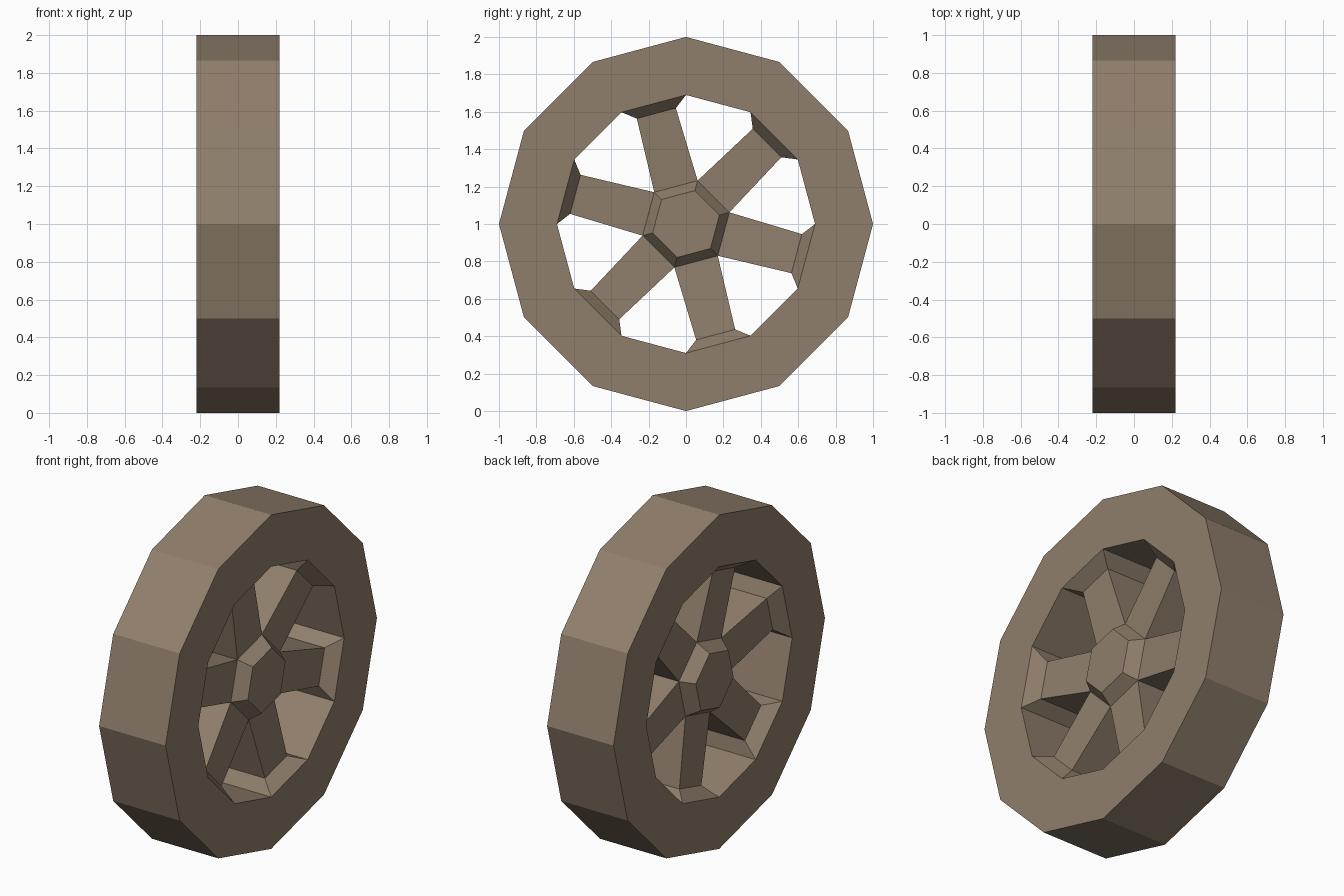
import bpy
import bmesh
import math

if "Cube" in bpy.data.objects:
    bpy.data.objects.remove(bpy.data.objects["Cube"])

# measurements
HALF_W = 0.22                 # half width of the rim
R_OUT, R_IN = 1.0, 0.69       # rim radii (12 sides)
SPOKE_R, SPOKE_HALF, SPOKE_X = 0.6125, 0.108, 0.14   # outer end of a spoke
HUB_R, HUB_X = 0.24, 0.115    # hub hexagon where the spokes meet
CAP_R, CAP_X = 0.185, 0.19    # raised hub cap

mat = bpy.data.materials.new("weathered brown wood")
mat.diffuse_color = (0.279, 0.212, 0.15, 1.0)
mat.use_nodes = True
mat.node_tree.nodes["Principled BSDF"].inputs["Base Color"].default_value = mat.diffuse_color

bm = bmesh.new()


def polar(x, r, deg):
    a = math.radians(deg)
    return (x, r * math.cos(a), 1 + r * math.sin(a))


def face(points):
    bm.faces.new([bm.verts.new(p) for p in points])


def both_sides(points):
    face(points)
    face([(-x, y, z) for x, y, z in reversed(points)])


def wall(p, q):
    # straight wall running through the full thickness
    face([p, q, (-q[0], q[1], q[2]), (-p[0], p[1], p[2])])


end_r = math.hypot(SPOKE_R, SPOKE_HALF)
end_a = math.degrees(math.atan2(SPOKE_HALF, SPOKE_R))

for k in range(6):
    c = -15 + 60 * k
    out = [polar(HALF_W, R_OUT, c + d) for d in (-15, 15, 45)]
    inn = [polar(HALF_W, R_IN, c + d) for d in (-15, 15, 45)]
    end = [polar(SPOKE_X, end_r, c + s * end_a) for s in (-1, 1)]
    hub = [polar(HUB_X, HUB_R, c + d) for d in (-30, 30)]
    cap = [polar(CAP_X, CAP_R, c + d) for d in (-30, 30)]
    # rim: side faces, tread, and the open inner wall
    for i in (0, 1):
        both_sides([out[i], out[i + 1], inn[i + 1], inn[i]])
        wall(out[i], out[i + 1])
    wall(inn[1], inn[2])
    # spoke: flared foot, flat face, side walls
    both_sides([inn[0], inn[1], end[1], end[0]])
    both_sides([end[0], end[1], hub[1], hub[0]])
    for i in (0, 1):
        wall(inn[i], end[i])
        wall(end[i], hub[i])
    # hub: sloped edge of the cap
    both_sides([hub[0], hub[1], cap[1], cap[0]])

# flat hub cap
both_sides([polar(CAP_X, CAP_R, 15 + 60 * k) for k in range(6)])

bmesh.ops.remove_doubles(bm, verts=bm.verts, dist=0.0005)
bmesh.ops.recalc_face_normals(bm, faces=bm.faces)

mesh = bpy.data.meshes.new("spoked_wheel")
bm.to_mesh(mesh)
bm.free()
mesh.materials.append(mat)
bpy.context.collection.objects.link(bpy.data.objects.new("spoked_wheel", mesh))
